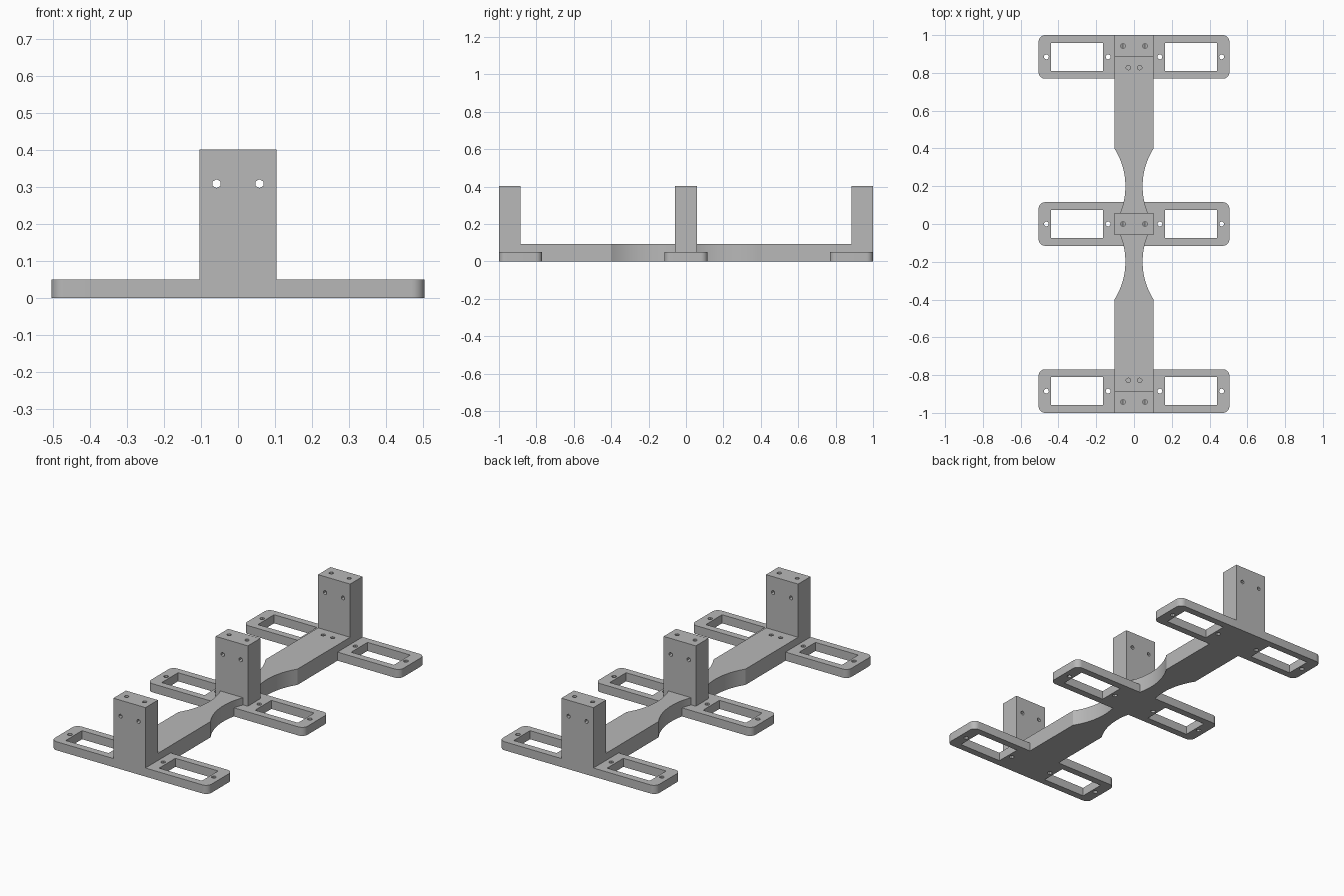
import bpy, bmesh
from math import sin, cos, pi, radians, sqrt
from mathutils import Matrix, Vector

default = bpy.data.objects.get("Cube")
if default:
    bpy.data.objects.remove(default, do_unlink=True)

grey = bpy.data.materials.new("plain_grey")
grey.use_nodes = True
color = (0.48, 0.48, 0.48, 1)
grey.diffuse_color = color
grey.node_tree.nodes["Principled BSDF"].inputs["Base Color"].default_value = color

HALF_W, BEAM_TOP = 0.1035, 0.092      # spine width and height
PLATE_X, PLATE_Y, PLATE_TOP = 0.505, 0.1155, 0.05
POST_Y, POST_TOP = 0.0575, 0.402
HOLE_X, HOLE_Z, HOLE_R = 0.058, 0.309, 0.012


def add_prism(bm, outline, z0, z1, matrix=Matrix()):
    """Extrude a closed outline from z0 to z1."""
    face = bm.faces.new([bm.verts.new(matrix @ Vector((x, y, z0))) for x, y in outline])
    moved = bmesh.ops.extrude_face_region(bm, geom=[face])["geom"]
    bmesh.ops.translate(bm, verts=[v for v in moved if isinstance(v, bmesh.types.BMVert)],
                        vec=matrix.to_3x3() @ Vector((0, 0, z1 - z0)))


def circle(x, y, r, sides):
    return [(x + r * sin(2 * pi * i / sides), y - r * cos(2 * pi * i / sides))
            for i in range(sides)]


def rect(x, y, hx, hy, r=0):
    """Rectangle outline, with rounded corners when r > 0."""
    points = []
    for k, (sx, sy) in enumerate([(1, 1), (-1, 1), (-1, -1), (1, -1)]):
        steps = 8 if r else 0
        for i in range(steps + 1):
            a = k * pi / 2 + (i / steps * pi / 2 if steps else 0)
            points.append((x + sx * (hx - r) + r * cos(a), y + sy * (hy - r) + r * sin(a)))
    return points


def make(name, prisms):
    bm = bmesh.new()
    for prism in prisms:
        add_prism(bm, *prism)
    bmesh.ops.recalc_face_normals(bm, faces=bm.faces)
    mesh = bpy.data.meshes.new(name)
    bm.to_mesh(mesh)
    bm.free()
    mesh.materials.append(grey)
    obj = bpy.data.objects.new(name, mesh)
    bpy.context.collection.objects.link(obj)
    return obj


def cut(obj, prisms):
    """Subtract the prisms, then shade smooth with sharp edges kept."""
    cutter = make("cutter", prisms)
    cutter.hide_render = True
    mod = obj.modifiers.new("holes", "BOOLEAN")
    mod.operation, mod.solver, mod.object = "DIFFERENCE", "EXACT", cutter
    bpy.ops.object.select_all(action="DESELECT")
    bpy.context.view_layer.objects.active = obj
    obj.select_set(True)
    bpy.ops.object.modifier_apply(modifier=mod.name)
    bpy.data.objects.remove(cutter, do_unlink=True)
    bpy.ops.object.shade_smooth_by_angle(angle=radians(30))


# Spine with two narrow waists made of circular arcs
depth, reach = 0.058, 0.2
radius = (reach ** 2 + depth ** 2) / (2 * depth)


def half_width(y):
    d = abs(y) - reach
    return HALF_W - depth + radius - sqrt(radius ** 2 - d ** 2)


ys = [-1] + [-0.4 + 0.8 * i / 48 for i in range(49)] + [1]
side = [(HALF_W if abs(y) == 1 else half_width(y), y) for y in ys]
spine = make("spine_beam", [(side + [(-x, y) for x, y in reversed(side)], 0, BEAM_TOP)])
cut(spine, [(circle(sx * 0.03, sy * 0.828, HOLE_R, 12), 0.04, BEAM_TOP + 0.02)
            for sx in (-1, 1) for sy in (-1, 1)])

# Three stations, each with a cross plate and an upright post
for label, plate_y, post_y in (("front", PLATE_Y - 1, POST_Y - 1),
                               ("middle", 0, 0),
                               ("back", 1 - PLATE_Y, 1 - POST_Y)):
    plate = make(label + "_cross_plate",
                 [(rect(0, plate_y, PLATE_X, PLATE_Y, 0.035), 0, PLATE_TOP)])
    openings = []
    for s in (-1, 1):
        openings.append((rect(s * 0.301, plate_y, 0.138, 0.075), -0.1, 0.1))
        for x in (0.137, 0.464):
            openings.append((circle(s * x, plate_y, 0.013, 12), -0.1, 0.1))
    cut(plate, openings)

    # Post: cross holes run through, top holes drop into them
    base = PLATE_TOP if label == "middle" else 0
    post = make(label + "_post", [(rect(0, post_y, HALF_W, POST_Y), base, POST_TOP)])
    turn = Matrix.Translation((0, post_y, HOLE_Z)) @ Matrix.Rotation(pi / 2, 4, "X")
    cut(post, [(circle(s * HOLE_X, 0, HOLE_R, 6), -0.1, 0.1, turn) for s in (-1, 1)])
    cut(post, [(circle(s * HOLE_X, post_y, HOLE_R, 12), HOLE_Z, POST_TOP + 0.02)
               for s in (-1, 1)])
